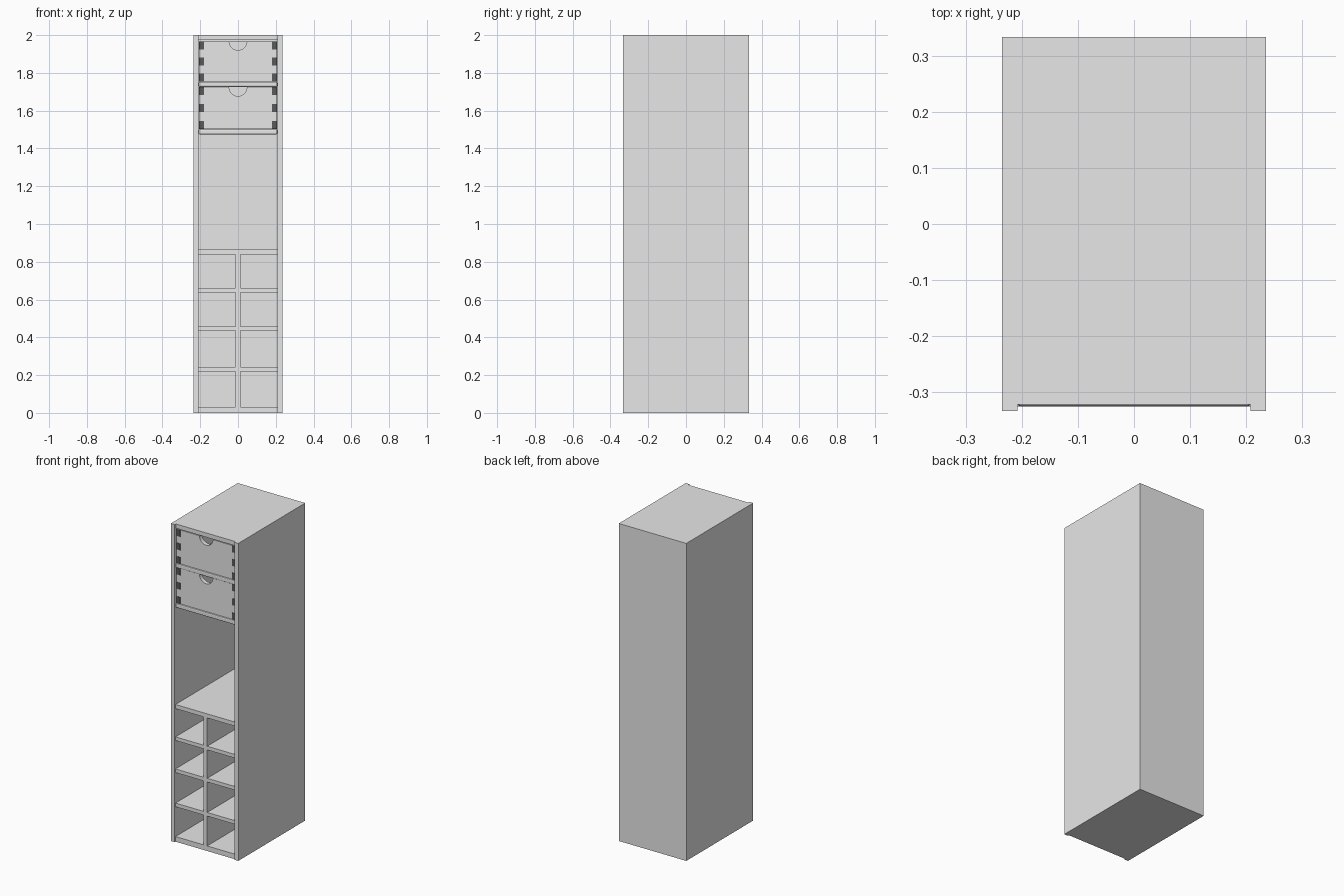
import bpy, bmesh, math

cube = bpy.data.objects.get("Cube")
if cube:
    bpy.data.objects.remove(cube, do_unlink=True)


def material(name, value):
    mat = bpy.data.materials.new(name)
    mat.use_nodes = True
    colour = (value, value, value, 1)
    mat.diffuse_color = colour
    mat.node_tree.nodes["Principled BSDF"].inputs["Base Color"].default_value = colour
    return mat


GREY = material("light grey", 0.8)
DARK = material("dark joint grey", 0.1)


def finish(name, bm, mat):
    bmesh.ops.recalc_face_normals(bm, faces=bm.faces)
    mesh = bpy.data.meshes.new(name)
    bm.to_mesh(mesh)
    bm.free()
    mesh.materials.append(mat)
    obj = bpy.data.objects.new(name, mesh)
    bpy.context.collection.objects.link(obj)
    return obj


def box(name, x, y, z, mat=GREY):
    """Box from (min, max) pairs on each axis."""
    bm = bmesh.new()
    bmesh.ops.create_cube(bm, size=1)
    for v in bm.verts:
        v.co = [lo + (c + 0.5) * (hi - lo) for c, (lo, hi) in zip(v.co, (x, y, z))]
    return finish(name, bm, mat)


W, D, H = 0.235, 0.333, 2.0     # half width, half depth, height
IN = 0.208                      # inner half width
FRONT, BACK = -0.325, D - 0.02  # front of shelves, face of back panel
PANEL = -0.317                  # front of drawers
inside = (-IN, IN)
depth = (FRONT, BACK)

# Carcass
for side, s in (("left", 1), ("right", -1)):
    box(side + "_side_panel", sorted((s * IN, s * W)), (-D, D), (0, H))
box("back_panel", inside, (BACK, D), (0, H))
box("top_panel", inside, (-0.322, BACK), (1.973, H))
box("bottom_panel", inside, depth, (0, 0.032))
box("counter_shelf", inside, depth, (0.838, 0.864))

# Pigeonholes: central divider and shelves on both sides
box("divider", (-0.013, 0.013), depth, (0.032, 0.838))
for i, z in enumerate((0.22, 0.637, 0.435)):
    for side, s in (("left", 1), ("right", -1)):
        box(f"{side}_small_shelf_{i + 1}", sorted((s * 0.013, s * IN)), depth, (z, z + 0.023))

# Shelves under the drawers, with softened front edges
for name, z in (("upper", 1.726), ("lower", 1.474)):
    shelf = box(name + "_drawer_shelf", inside, depth, (z, z + 0.027))
    bevel = shelf.modifiers.new("soft_edge", "BEVEL")
    bevel.width = 0.006
    bevel.segments = 2


def drawer_front(name, half, z0, z1, radius=0.047, thick=0.025):
    """Upright panel with a half-round finger notch in its top edge."""
    profile = [(-half, z0), (half, z0), (half, z1)]
    for i in range(17):
        a = math.pi * i / 16
        profile.append((radius * math.cos(a), z1 - radius * math.sin(a)))
    profile.append((-half, z1))
    bm = bmesh.new()
    face = bm.faces.new([bm.verts.new((x, PANEL, z)) for x, z in profile])
    new = bmesh.ops.extrude_face_region(bm, geom=[face])["geom"]
    bmesh.ops.translate(bm, vec=(0, thick, 0),
                        verts=[g for g in new if isinstance(g, bmesh.types.BMVert)])
    return finish(name, bm, GREY)


# Drawers: open boxes with three dark joints at each front corner
for name, z0, z1 in (("upper", 1.754, 1.967), ("lower", 1.502, 1.724)):
    half = IN - 0.002
    pre = name + "_drawer_"
    drawer_front(pre + "front", half, z0, z1)
    box(pre + "base", (-half, half), (PANEL + 0.025, 0.28), (z0, z0 + 0.012))
    box(pre + "back", (-half + 0.026, half - 0.026), (0.28, 0.305), (z0, z1))
    for side, s in (("left", 1), ("right", -1)):
        xs = sorted((s * (half - 0.026), s * half))
        box(pre + side + "_side", xs, (PANEL + 0.025, 0.305), (z0, z1))
        for k in range(3):
            z = z0 + (z1 - z0 - 0.042) * k / 2
            box(f"{pre}{side}_joint_{k + 1}", xs, (PANEL - 0.002, PANEL + 0.002),
                (z, z + 0.042), DARK)
